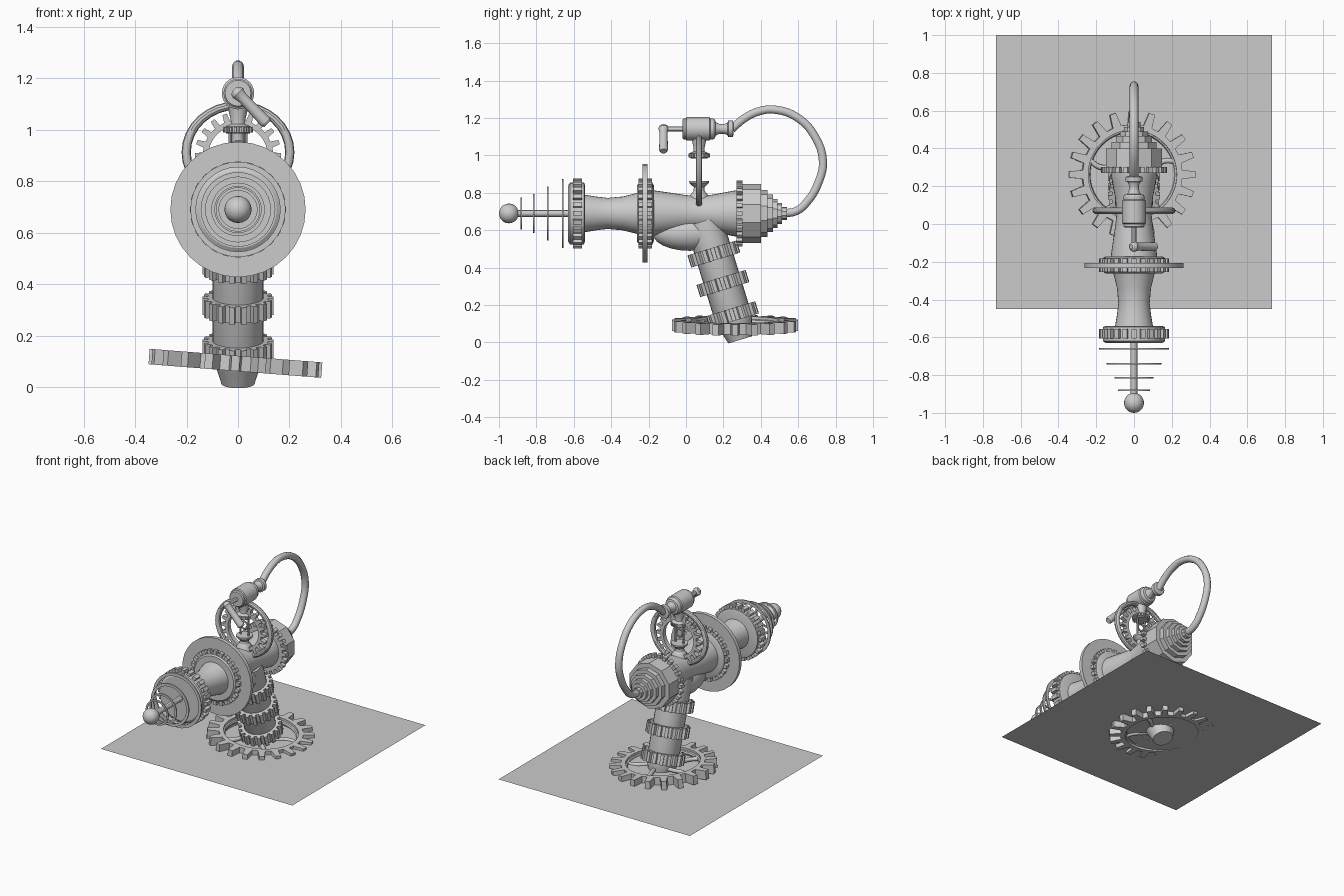
import bpy, bmesh
from math import sin, cos, pi, radians
from mathutils import Matrix, Vector

if "Cube" in bpy.data.objects:
    bpy.data.objects.remove(bpy.data.objects["Cube"])

AXIS_Z = 0.69          # height of the barrel axis
Y = (0, 1, 0)
Z = (0, 0, 1)


def frame(center, axis):
    return Matrix.Translation(center) @ Vector(axis).to_track_quat('Z', 'Y').to_matrix().to_4x4()


def finish(name, bm, mat):
    bmesh.ops.remove_doubles(bm, verts=bm.verts, dist=1e-5)
    bmesh.ops.recalc_face_normals(bm, faces=bm.faces)
    bm.transform(mat)
    me = bpy.data.meshes.new(name)
    bm.to_mesh(me)
    bm.free()
    ob = bpy.data.objects.new(name, me)
    bpy.context.collection.objects.link(ob)
    return ob


def lathe(name, profile, center, axis, n=32, closed=False, turn=0.0):
    """Revolve (radius, distance) points about an axis; caps unless closed loop."""
    bm = bmesh.new()
    pts = list(profile)
    if not closed:
        pts = [(0, pts[0][1])] + pts + [(0, pts[-1][1])]
    rings = [[bm.verts.new((r * cos(turn + 2 * pi * i / n), r * sin(turn + 2 * pi * i / n), t))
              for r, t in pts] for i in range(n)]
    m = len(pts)
    for i in range(n):
        a, b = rings[i], rings[(i + 1) % n]
        for j in range(m if closed else m - 1):
            k = (j + 1) % m
            bm.faces.new((a[j], b[j], b[k], a[k]))
    return finish(name, bm, frame(center, axis))


def gear(name, r_in, r_root, r_tip, n, thick, center, axis, taper=0.5):
    bm = bmesh.new()
    step, h = 2 * pi / n, thick / 2
    cols = []
    for i in range(n):
        for off, r in ((-0.28, r_root), (-0.28 * taper, r_tip), (0.28 * taper, r_tip), (0.28, r_root)):
            base = (i + off) * step
            cols.append([bm.verts.new((q * cos(base), q * sin(base), z))
                         for q, z in ((r_in, -h), (r, -h), (r, h), (r_in, h))])
    for i, a in enumerate(cols):
        b = cols[(i + 1) % len(cols)]
        for j in range(4):
            k = (j + 1) % 4
            bm.faces.new((a[j], b[j], b[k], a[k]))
    return finish(name, bm, frame(center, axis))


def tube(name, pts, r, smooth=True):
    cu = bpy.data.curves.new(name, 'CURVE')
    cu.dimensions = '3D'
    cu.bevel_depth, cu.bevel_resolution, cu.use_fill_caps = r, 3, True
    cu.resolution_u = 4
    sp = cu.splines.new('BEZIER')
    sp.bezier_points.add(len(pts) - 1)
    for p, co in zip(sp.bezier_points, pts):
        p.co = co
        p.handle_left_type = p.handle_right_type = 'AUTO' if smooth else 'VECTOR'
    ob = bpy.data.objects.new(name, cu)
    bpy.context.collection.objects.link(ob)
    return ob


def circle_profile(R, r, n=8):
    return [(R + r * cos(2 * pi * i / n), r * sin(2 * pi * i / n)) for i in range(n)]


# backing plane cutting through the base gear
bm = bmesh.new()
bm.faces.new([bm.verts.new(p) for p in ((-.73, -.45, 0), (.73, -.45, 0), (.73, 1, 0), (-.73, 1, 0))])
finish("ground_sheet", bm, Matrix.Translation((0, 0, .08)))

# barrel and body
origin = (0, 0, AXIS_Z)
lathe("barrel", [(.15, -.625), (.15, -.545), (.1, -.54), (.09, -.48), (.083, -.42), (.09, -.34),
                 (.11, -.26), (.125, -.2), (.123, -.17), (.11, -.08), (.098, 0), (.092, .06),
                 (.1, .14), (.115, .22), (.123, .265), (.123, .3)], origin, Y)
gear("muzzle_gear", .1, .165, .187, 24, .05, (0, -.58, AXIS_Z), Y, .9)
lathe("muzzle_collar", [(.15, -.63), (.165, -.62), (.165, -.545), (.15, -.54)], origin, Y)
lathe("blast_disc", [(.263, -.232), (.263, -.207)], origin, Y)
lathe("disc_flange", [(.15, -.262), (.165, -.25), (.165, -.18), (.15, -.172)], origin, Y)
for side, y in (("front", -.242), ("rear", -.195)):
    gear("disc_gear_" + side, .1, .165, .187, 24, .025, (0, y, AXIS_Z), Y, .9)
gear("rear_gear", .1, .15, .176, 24, .032, (0, .285, AXIS_Z), Y, .9)

# stepped rear cone
steps = [(.157, .3, .4), (.125, .4, .435), (.1, .435, .465), (.077, .465, .49),
         (.057, .49, .513), (.035, .513, .54)]
prof = [p for r, a, b in steps for p in ((r, a), (r, b))]
lathe("rear_stepped_cone", prof, origin, Y, 10, turn=pi / 10)

# emitter rod, ball tip and floating rings
lathe("emitter_rod", [(.018, -.92), (.018, -.62)], origin, Y, 12)
lathe("emitter_ball", [(.053 * sin(pi * i / 10), -.947 - .053 * cos(pi * i / 10))
                       for i in range(11)], origin, Y, 20)
for i, (y, r, w) in enumerate(((-.88, .086, .012), (-.815, .104, .014), (-.74, .145, .019), (-.66, .185, .021))):
    lathe(f"emitter_ring_{i}", [(r - w, -.004), (r, -.004), (r, .004), (r - w, .004)],
          (0, y, AXIS_Z), Y, closed=True)

# grip with three gear collars
grip_dir = Vector((0, sin(radians(17)), -cos(radians(17))))
grip_top = Vector((0, .095, .65))
lathe("grip", [(.1, 0), (.1, .56), (.085, .6), (.065, .665)], grip_top, grip_dir, 24)
for i, t in enumerate((.185, .35, .525)):
    gear(f"grip_collar_{i}", .09, .118, .138, 18, .068, grip_top + grip_dir * t, grip_dir, .8)

# fairing between body and grip
bm = bmesh.new()
bmesh.ops.create_uvsphere(bm, u_segments=24, v_segments=12, radius=1)
finish("grip_fairing", bm, Matrix.Translation((0, .02, .585)) @ Matrix.Diagonal((.095, .2, .095, 1)))

# base gear with curved spokes, slightly tilted
tilt = Matrix.Rotation(radians(4.5), 4, 'Y')
base = Matrix.Translation((-.01, .262, .092)) @ tilt
base_axis = tilt @ Vector(Z)
gear("base_gear", .235, .265, .337, 20, .06, base.translation, base_axis, .55)
lathe("base_gear_rim", circle_profile(.238, .016), base.translation, base_axis, 40, closed=True)
for i in range(5):
    a = 2 * pi * i / 5
    pts = [base @ Vector((r * cos(a + d), r * sin(a + d), 0))
           for r, d in ((.06, 0), (.12, .3), (.18, .4), (.238, .3))]
    tube(f"base_spoke_{i}", pts, .014)

# ring frame with inner gear above the body
PY = .07
ring = lathe("frame_ring", circle_profile(.19, .017, 10), (0, 0, 0), Y, 32, closed=True)
ring.matrix_world = Matrix.Translation((0, PY, .912)) @ Matrix.Diagonal((1.06, 1, .96, 1))
gear("frame_gear", .115, .137, .168, 20, .03, (0, PY, .9), Y, .6)

# pillar spools, gauge posts and lens
pc = (0, PY, 0)
lathe("lower_spool", [(.055, .765), (.05, .785), (.03, .81), (.028, .83), (.052, .852), (.053, .864)], pc, Z, 20)
lathe("upper_spool", [(.045, .985), (.05, .992), (.05, 1.012), (.03, 1.022), (.029, 1.04), (.04, 1.09)], pc, Z, 20)
gear("upper_spool_gear", .03, .05, .058, 18, .02, (0, PY, 1.0), Z, .9)
for s in (-1, 1):
    lathe(f"gauge_post_{s}", [(.006, .86), (.006, .99)], (s * .03, PY, 0), Z, 8)
lathe("gauge_lens_ring", circle_profile(.025, .006), (0, PY, .93), Y, 20, closed=True)

# top valve cylinder with hose spool
vz = 1.142
lathe("valve_body", [(.05, -.018), (.056, -.012), (.056, 0), (.063, .004), (.063, .125), (.056, .13),
                     (.056, .145), (.05, .155), (.036, .158), (.026, .18), (.026, .205), (.034, .222),
                     (.044, .226), (.044, .25), (.03, .254)], (0, 0, vz), Y, 24)

# crank
lathe("crank_rod", [(.013, -.12), (.013, -.01)], (0, 0, vz), Y, 12)
lathe("crank_handle", [(.012, -.022), (.024, -.012), (.028, 0), (.024, .012), (.021, .03), (.024, .155), (.018, .165)],
      (0, -.12, vz), (.69, 0, -.72), 14)

# hose from valve to rear cone
hose = [(.245, 1.142), (.31, 1.197), (.39, 1.236), (.475, 1.245), (.6, 1.2), (.69, 1.1),
        (.732, .97), (.71, .86), (.65, .755), (.59, .703), (.52, .69)]
tube("hose", [(0, y, z) for y, z in hose], .023)

# shading
for ob in bpy.context.scene.objects:
    ob.select_set(ob.type == 'MESH')
bpy.context.view_layer.objects.active = bpy.data.objects["barrel"]
bpy.ops.object.shade_smooth_by_angle(angle=radians(30))
